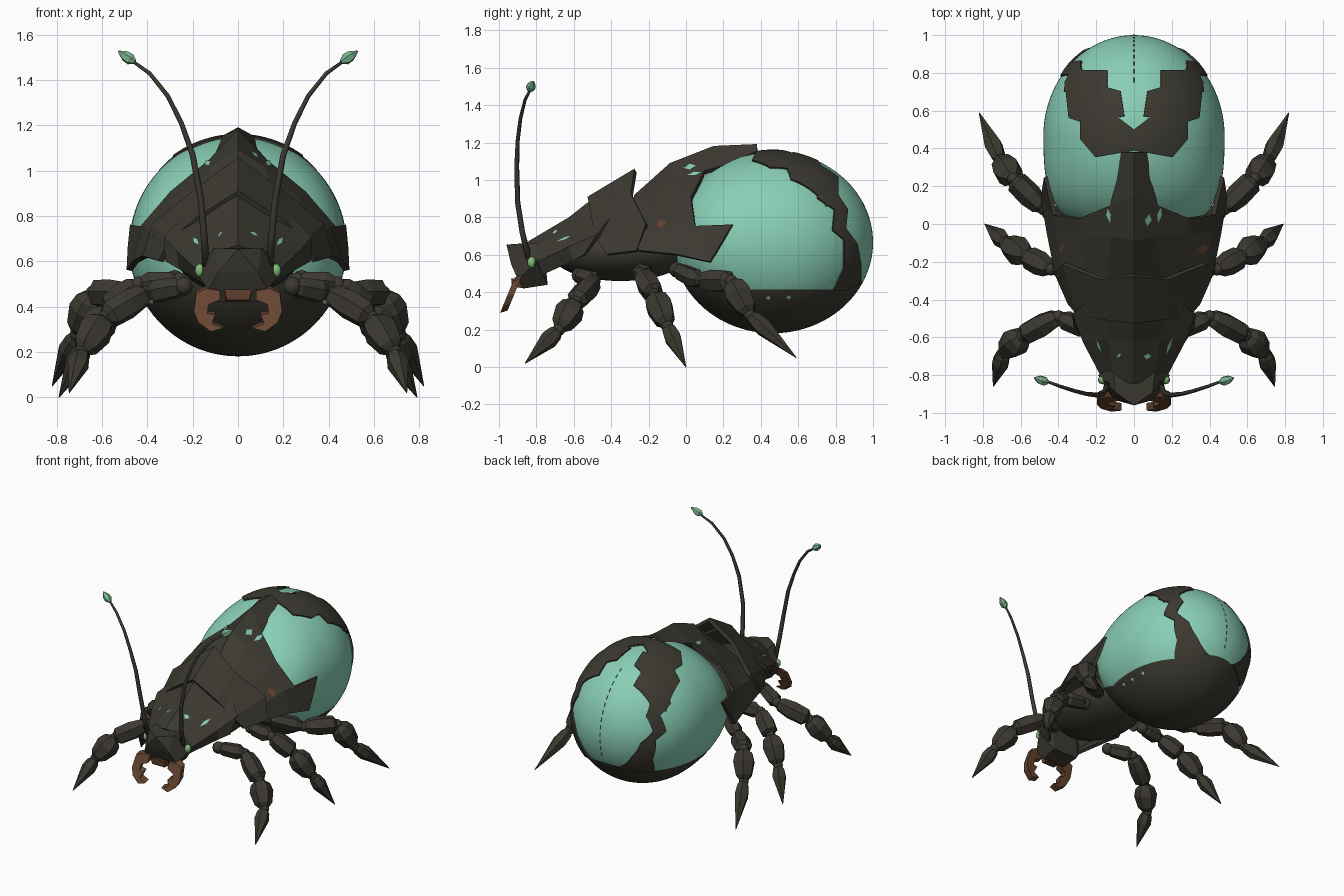
import bpy, bmesh, math
from mathutils import Vector, Matrix
from mathutils.bvhtree import BVHTree

if "Cube" in bpy.data.objects:
    bpy.data.objects.remove(bpy.data.objects["Cube"])


def material(name, rgb):
    m = bpy.data.materials.new(name)
    m.diffuse_color = (*rgb, 1)
    m.use_nodes = True
    m.node_tree.nodes["Principled BSDF"].inputs["Base Color"].default_value = m.diffuse_color
    return m


DARK = material("dark shell", (0.044, 0.041, 0.030))
TEAL = material("teal", (0.25, 0.62, 0.47))
BROWN = material("brown", (0.13, 0.058, 0.030))
GREEN = material("bead green", (0.22, 0.50, 0.19))
TIP = material("tip green", (0.20, 0.47, 0.28))


def finish(bm, name, *mats, smooth=False, recalc=True):
    if recalc:
        bmesh.ops.recalc_face_normals(bm, faces=bm.faces[:])
    for f in bm.faces:
        f.smooth = smooth
    me = bpy.data.meshes.new(name)
    bm.to_mesh(me)
    bm.free()
    ob = bpy.data.objects.new(name, me)
    bpy.context.collection.objects.link(ob)
    for m in mats:
        me.materials.append(m)
    return ob


def flip(p, s):
    return Vector((p[0] * s, p[1], p[2]))


def ball_mesh(c, r, seg):
    bm = bmesh.new()
    bmesh.ops.create_uvsphere(bm, u_segments=seg, v_segments=max(5, seg * 5 // 8), radius=1)
    bm.transform(Matrix.Translation(c) @ Matrix.Diagonal((*r, 1)))
    return bm


def ball(name, c, r, mat, seg=10):
    return finish(ball_mesh(c, r, seg), name, mat, smooth=True)


def hull(name, pts, mat):
    bm = bmesh.new()
    for p in pts:
        for s in (1, -1):
            bm.verts.new(flip(p, s))
    bmesh.ops.remove_doubles(bm, verts=bm.verts[:], dist=1e-4)
    bmesh.ops.convex_hull(bm, input=bm.verts[:])
    return finish(bm, name, mat)


def plate(name, rows, extra=()):
    """Ridged armour plate: rows run front to back, points from ridge to edge."""
    bm = bmesh.new()
    quads = [(a[i], a[i + 1], b[i + 1], b[i])
             for a, b in zip(rows, rows[1:]) for i in range(len(a) - 1)]
    for s in (1, -1):
        for q in quads + list(extra):
            q = q if s > 0 else q[::-1]
            bm.faces.new([bm.verts.new(flip(p, s)) for p in q])
    bmesh.ops.remove_doubles(bm, verts=bm.verts[:], dist=1e-4)
    tree = BVHTree.FromBMesh(bm)
    ob = finish(bm, name, DARK)
    mod = ob.modifiers.new("thickness", 'SOLIDIFY')
    mod.thickness = 0.025
    mod.offset = 0
    return tree


def spot(name, tree, p, width, length, mat, lift=0.016):
    """Thin painted diamond lying on a surface, mirrored."""
    loc, nor, _, _ = tree.find_nearest(Vector(p))
    if nor.dot(loc - Vector((0, loc.y, .6))) < 0:
        nor = -nor
    a = nor.cross(Vector((0, 1, 0))).normalized() * width
    b = nor.cross(a).normalized() * length
    c = loc + nor * lift
    for s in (1, -1):
        bm = bmesh.new()
        bm.faces.new([bm.verts.new(flip(c + d, s)) for d in ((a, b, -a, -b) if s > 0 else (-b, -a, b, a))])
        finish(bm, name, mat, recalc=False)


def tube(name, pts, radii, sides, mat, smooth=False):
    """Loft rings of given radii along a path."""
    bm = bmesh.new()
    rings = []
    for i, p in enumerate(pts):
        d = (pts[min(i + 1, len(pts) - 1)] - pts[max(i - 1, 0)]).normalized()
        u = d.cross(Vector((0, 1, 0.3))).normalized()
        v = d.cross(u)
        angs = [2 * math.pi * k / sides for k in range(sides)]
        rings.append([bm.verts.new(p + (u * math.cos(t) + v * math.sin(t)) * radii[i]) for t in angs])
    for a, b in zip(rings, rings[1:]):
        for k in range(sides):
            j = (k + 1) % sides
            bm.faces.new((a[k], a[j], b[j], b[k]))
    bm.faces.new(rings[0])
    bm.faces.new(rings[-1])
    return finish(bm, name, mat, smooth=smooth)


def inside(x, y, poly):
    hit = False
    for (x1, y1), (x2, y2) in zip(poly, poly[1:] + poly[:1]):
        if (y1 > y) != (y2 > y) and x < (x2 - x1) * (y - y1) / (y2 - y1) + x1:
            hit = not hit
    return hit


# Abdomen: teal egg, broad at the front, cut along belly, top patch and rear band outlines
C, R = Vector((0, 0.465, 0.667)), Vector((0.48, 0.535, 0.486))
TOP = [(0, .39), (.2, .355), (.28, .45), (.28, .54), (.34, .56), (.36, .75), (.31, .80), (.30, .81),
       (.14, .81), (.14, .72), (.07, .70), (.05, .57), (.085, .565), (0, .50)]
BAND = [(.70, .98), (.78, .97), (.82, .90), (.86, .84), (.85, .74), (.91, .66), (.93, .55), (.93, .38),
        (.77, .38), (.84, .53), (.84, .68), (.78, .73), (.79, .84), (.70, .90)]
bm = ball_mesh(C, R, 96)
for v in bm.verts:
    t = min(0, v.co.y - C.y) / R.y
    v.co.x *= 1 + .40 * t * t


def cut(co, no):
    bmesh.ops.bisect_plane(bm, geom=bm.verts[:] + bm.edges[:] + bm.faces[:], plane_co=co, plane_no=no, dist=1e-5)


for (a, b), (c, d) in zip(TOP, TOP[1:] + TOP[:1]):
    if a or c:
        for s in (1, -1):
            cut((a * s, b, 0), ((d - b) * s, a - c, 0))
for (a, b), (c, d) in zip(BAND, BAND[1:] + BAND[:1]):
    cut((0, a, b), (0, d - b, a - c))
cut((0, 0, .415), (0, 0, 1))
cut((0, .22, .415), (0, .45, 1))
cut((0, .85, .415), (0, -.45, 1))
raised = []
for f in bm.faces:
    x, y, z = f.calc_center_median()
    patch = inside(y, z, BAND) or (z > 0.75 and inside(abs(x), y, TOP))
    belly = z < 0.415 + max(0, .22 - y, y - .85) * .45
    f.material_index = 1 if patch or belly else 0
    if patch and not belly:
        raised.append(f)
# Raise the patches slightly above the abdomen
new = bmesh.ops.extrude_face_region(bm, geom=raised)["geom"]
bmesh.ops.delete(bm, geom=[f for f in raised if f.is_valid], context='FACES')
for v in new:
    if isinstance(v, bmesh.types.BMVert):
        q = v.co - C
        v.co += Vector((q.x / R.x ** 2, q.y / R.y ** 2, q.z / R.z ** 2)).normalized() * 0.010
bm.normal_update()
for f in bm.faces:
    q = f.calc_center_median() - C
    if f.normal.length and abs(f.normal.dot(q.normalized())) < .5:
        f.material_index = 1
for e in bm.edges:
    if len(e.link_faces) == 2 and e.calc_face_angle(0) > .6:
        e.smooth = False
abdomen_tree = BVHTree.FromBMesh(bm)
finish(bm, "abdomen", TEAL, DARK, smooth=True, recalc=False)

# Dashed seam down the back of the abdomen, dots along the belly line
bm = bmesh.new()
for k in range(13):
    a = math.radians(58 - k * 6)
    rim = []
    for t, x in ((a, -.005), (a, .005), (a - .06, .005), (a - .06, -.005)):
        rim.append(bm.verts.new((x, C.y + R.y * 1.004 * math.cos(t), C.z + R.z * 1.004 * math.sin(t))))
    bm.faces.new(rim[::-1])
finish(bm, "abdomen_seam", DARK, recalc=False)
for y in (.34, .44, .55):
    spot("belly_dot", abdomen_tree, (.39, y, .365), .014, .014, TEAL, .004)

# Thorax underside
ball("thorax", (0, -.35, .62), (.27, .38, .16), DARK, 32)

# Armour plates
notch = [(0, .15, 1.17), (.12, .10, 1.04), (.29, .03, .90), (.42, .05, .75), (.48, .13, .56)]
rear = plate("rear_shield", [
    [(0, -.27, .91), (.13, -.28, .86), (.25, -.28, .79), (.36, -.28, .71), (.41, -.25, .62)],
    [(0, -.08, 1.08), (.12, -.06, 1.0), (.27, -.05, .87), (.40, -.04, .75), (.45, -.05, .60)],
    notch], extra=[
    (notch[0], notch[1], (.09, .20, 1.07), (.06, .38, 1.145), (0, .38, 1.18)),
    (notch[3], notch[4], (.475, .19, .66), (.465, .25, .76))])
plate("middle_shield", [
    [(0, -.52, .90), (.17, -.50, .79), (.29, -.48, .69), (.34, -.42, .60)],
    [(0, -.27, 1.05), (.17, -.29, .92), (.37, -.21, .76), (.41, -.26, .62)]])
front = plate("front_shield", [
    [(0, -.84, .66), (.10, -.82, .63), (.17, -.79, .56), (.13, -.76, .50)],
    [(0, -.62, .79), (.13, -.60, .73), (.26, -.62, .64), (.25, -.60, .57)],
    [(0, -.43, .94), (.19, -.37, .83), (.32, -.47, .70), (.31, -.54, .60)]])
spot("rear_shield_spot", rear, (.075, .02, 1.07), .024, .034, TEAL)
spot("rear_shield_edge_spot", rear, (.13, .05, 1.03), .016, .045, TEAL)
spot("front_shield_spot", front, (.07, -.70, .72), .022, .018, TEAL)
spot("front_shield_side_spot", front, (.19, -.65, .70), .012, .05, TEAL)
spot("flank_spot", rear, (.36, -.13, .76), .04, .028, BROWN)

# Head and mouth
hull("head", [(0, -.96, .655), (.10, -.89, .66), (.11, -.76, .66), (.19, -.80, .56), (.09, -.935, .55),
              (.13, -.90, .47), (.09, -.87, .42), (.10, -.74, .44)], DARK)
hull("mouth", [(.06, -.935, .475), (.05, -.93, .43), (.05, -.86, .42), (.06, -.86, .46)], BROWN)

# Mandibles, antennae and legs on both sides
JAW = [(.08, .47), (.14, .48), (.185, .46), (.195, .38), (.175, .33), (.12, .29), (.065, .305),
       (.115, .325), (.10, .365), (.135, .37), (.13, .41), (.08, .43)]
FEELER = [(.14, -.84, .58), (.15, -.875, .72), (.165, -.90, .88), (.20, -.905, 1.07), (.25, -.90, 1.21),
          (.31, -.885, 1.33), (.39, -.86, 1.43), (.47, -.83, 1.487)]
BUD = [(.455, -.838, 1.48), (.475, -.832, 1.492), (.498, -.825, 1.507), (.528, -.815, 1.527)]
LEGS = {
    "front": [(.24, -.57, .49), (.40, -.49, .46), (.59, -.59, .35), (.69, -.68, .20), (.745, -.86, .02)],
    "middle": [(.26, -.22, .51), (.44, -.24, .50), (.57, -.17, .39), (.68, -.10, .22), (.79, .00, .00)],
    "hind": [(.28, -.05, .52), (.48, .08, .46), (.64, .24, .46), (.71, .34, .28), (.82, .59, .05)]}
SHAPES = [((0, .2, .75, 1), (.030, .048, .054, .026)),
          ((0, .12, .45, .88, 1), (.026, .052, .066, .062, .028)),
          ((0, .15, .4, .82, 1), (.028, .066, .080, .060, .026)),
          ((0, .1, .3, 1), (.025, .042, .050, .002))]

for s, side in ((1, "right"), (-1, "left")):
    bm = bmesh.new()
    face = bm.faces.new([bm.verts.new((x * s, -.92 - (.47 - z) * .41, z)) for x, z in JAW])
    ext = bmesh.ops.extrude_face_region(bm, geom=[face])["geom"]
    bmesh.ops.translate(bm, vec=(0, .04, .012), verts=[v for v in ext if isinstance(v, bmesh.types.BMVert)])
    finish(bm, side + "_mandible", BROWN)

    path = [flip(p, s) for p in FEELER]
    tube(side + "_antenna", path, [.016, .015, .014, .013, .011, .010, .009, .007], 8, DARK, True)
    tube(side + "_antenna_tip", [flip(p, s) for p in BUD], [.010, .026, .024, .004], 6, TIP)
    ball(side + "_antenna_bead", flip((.168, -.825, .56), s), (.023, .024, .030), GREEN)

    for leg, pts in LEGS.items():
        pts = [flip(p, s) for p in pts]
        for i, (ts, rs) in enumerate(SHAPES):
            seg = [pts[i].lerp(pts[i + 1], t) for t in ts]
            tube(f"{side}_{leg}_leg_segment_{i + 1}", seg, rs, 6, DARK)
            ball(f"{side}_{leg}_leg_joint_{i + 1}", pts[i], (.034 if i else .042,) * 3, DARK)
